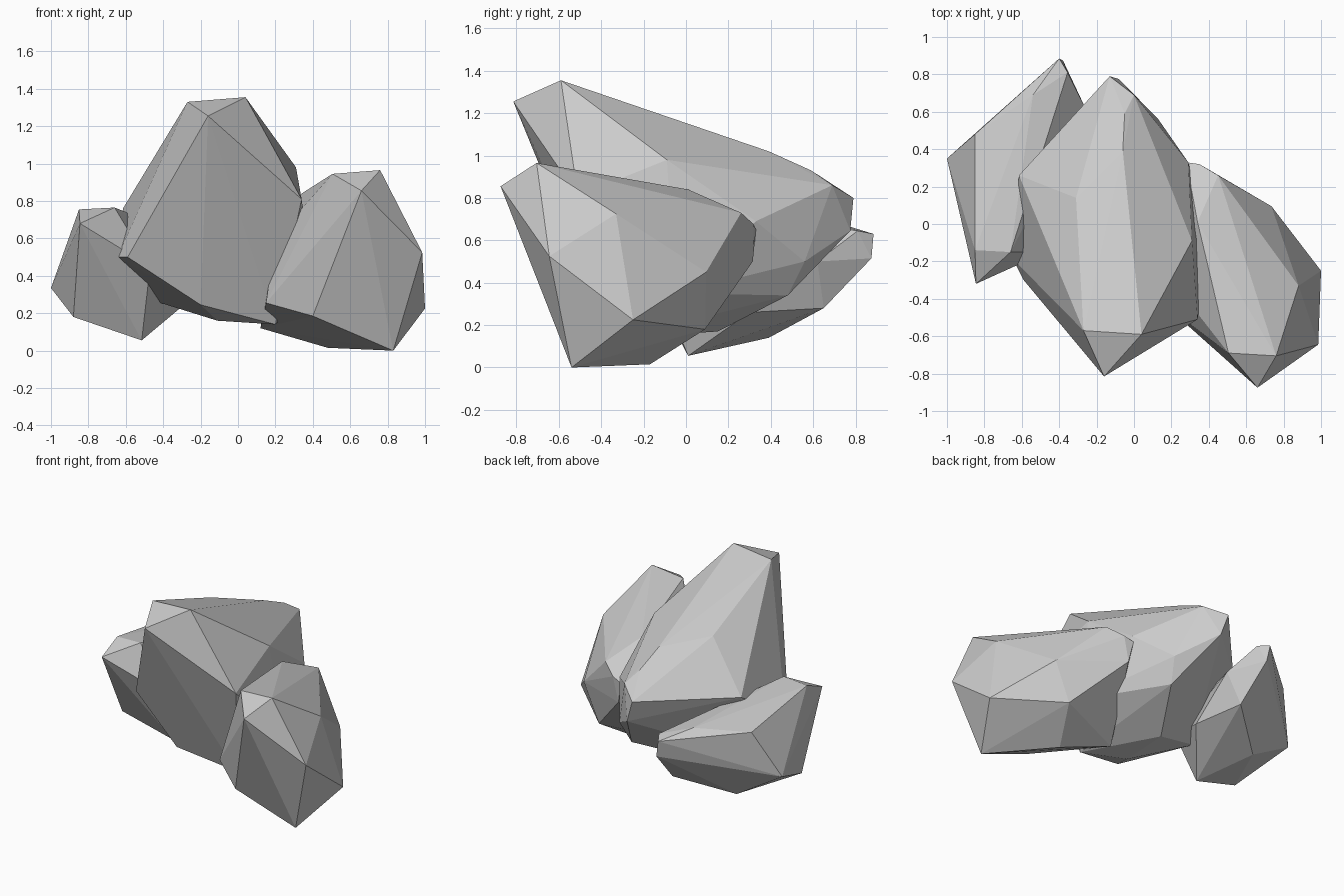
import bpy
import bmesh


def rock(name, corners):
    """Make one faceted boulder: the convex hull of its corner points."""
    bm = bmesh.new()
    for p in corners:
        bm.verts.new(p)
    bmesh.ops.convex_hull(bm, input=bm.verts[:])
    loose = [v for v in bm.verts if not v.link_faces]
    bmesh.ops.delete(bm, geom=loose, context='VERTS')
    # merge nearly flat neighbours into larger facets
    bmesh.ops.dissolve_limit(bm, angle_limit=0.035, verts=bm.verts[:], edges=bm.edges[:])
    bmesh.ops.recalc_face_normals(bm, faces=bm.faces[:])
    mesh = bpy.data.meshes.new(name)
    bm.to_mesh(mesh)
    bm.free()
    obj = bpy.data.objects.new(name, mesh)
    bpy.context.collection.objects.link(obj)
    return obj


# Tall middle boulder: front peak, ridge and sides, back, underside
rock("middle_rock", [
    (-.16, -.815, 1.255), (-.27, -.57, 1.33), (.04, -.59, 1.355), (.34, -.51, .81),
    (.31, -.09, .98), (-.06, .39, 1.02), (-.31, .14, 1.07), (-.615, .26, .76),
    (-.05, .59, .93), (.13, .56, .5), (.29, .33, .69), (0, .69, .86),
    (-.13, .79, .8), (-.08, .775, .645),
    (-.59, -.3, .5), (-.645, -.19, .5), (-.2, -.4, .245), (.2, -.3, .14), (.4, -.05, .35),
    (-.11, -.2, .16), (-.43, .08, .26), (-.1, .15, .17), (.09, .48, .34),
])

# Right boulder
rock("right_rock", [
    (.66, -.875, .855), (.505, -.69, .945), (.76, -.705, .965), (.985, -.645, .525),
    (.88, -.33, .725), (.34, .01, .84), (.735, .095, .45), (.45, .26, .73),
    (.35, .32, .675), (.28, .33, .65), (.31, .315, .5), (.2, -.3, .6), (.15, -.42, .255),
    (.4, -.6, .185), (.83, -.54, 0), (1, -.25, .225), (.48, -.17, .015),
    (.12, -.09, .12), (.62, .09, .18),
])

# Low left boulder
rock("left_rock", [
    (-.845, -.32, .68), (-.85, -.14, .755), (-.66, -.15, .765), (-.47, -.15, .45),
    (-1, .35, .335), (-.88, -.04, .18), (-.515, .01, .055), (-.67, .39, .14),
    (-.85, .48, .66), (-.54, .69, .69), (-.4, .885, .63), (-.38, .875, .515),
    (-.355, .81, .645), (-.26, .62, .5), (-.35, .65, .28), (-.27, .3, .26),
])
